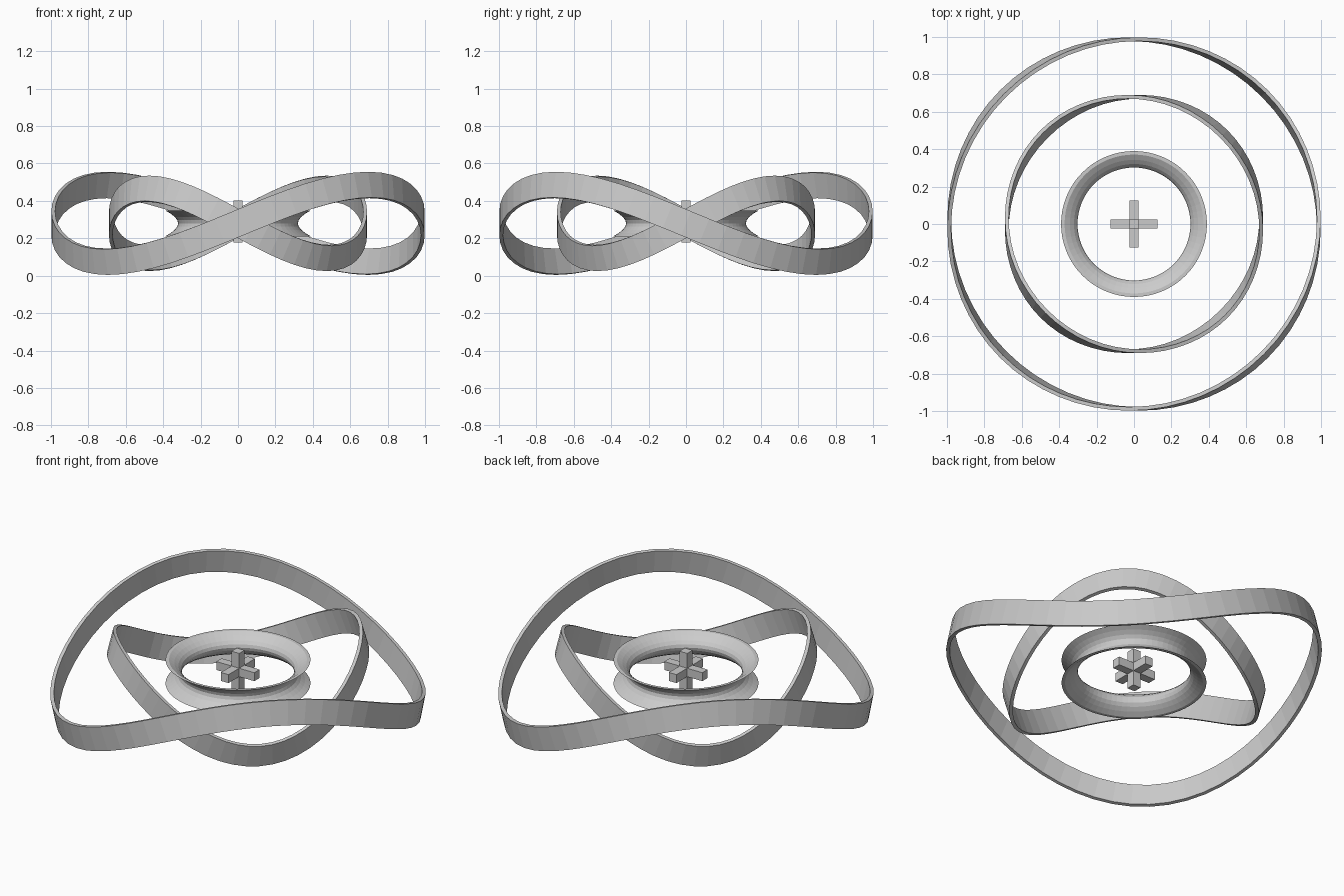
import bpy, math
from mathutils import Vector

if "Cube" in bpy.data.objects:
    bpy.data.objects.remove(bpy.data.objects["Cube"])

CZ = 0.28  # height of the common centre


def make_mesh(name, verts, faces):
    me = bpy.data.meshes.new(name)
    me.from_pydata(verts, [], faces)
    me.update()
    ob = bpy.data.objects.new(name, me)
    bpy.context.collection.objects.link(ob)
    return ob


def loop_faces(n, k):
    return [(i * k + j, (i + 1) % n * k + j,
             (i + 1) % n * k + (j + 1) % k, i * k + (j + 1) % k)
            for i in range(n) for j in range(k)]


def wavy_band(name, radius, amp, half_h, half_t, n=64):
    """Flat strip following a saddle-shaped circle, facing the centre."""
    verts = []
    for i in range(n):
        a = math.tau * i / n
        p = Vector((radius * math.cos(a), radius * math.sin(a), amp * math.sin(2 * a)))
        t = Vector((-radius * math.sin(a), radius * math.cos(a),
                    2 * amp * math.cos(2 * a))).normalized()
        w = p.cross(t).normalized()
        out = t.cross(w)
        for s, h in ((1, -1), (1, 1), (-1, 1), (-1, -1)):
            verts.append(p + out * s * half_t + w * h * half_h + Vector((0, 0, CZ)))
    return make_mesh(name, verts, loop_faces(n, 4))


# Two saddle bands, waving in opposite directions
wavy_band("outer_band", 0.988, -0.205, 0.07, 0.01)
wavy_band("middle_band", 0.68, 0.185, 0.07, 0.01)

# Waisted inner ring with a hyperbolic profile
steps = [-1 + i / 4 for i in range(9)]
profile = [(math.hypot(0.32, 0.223 * s), 0.07 * s) for s in steps]
profile += [(math.hypot(0.302, 0.216 * s), 0.07 * s) for s in reversed(steps)]
N = 64
ring = [(r * math.cos(math.tau * i / N), r * math.sin(math.tau * i / N), CZ + z)
        for i in range(N) for r, z in profile]
make_mesh("inner_ring", ring, loop_faces(N, len(profile)))

# Three-axis cross at the centre, as six arms around a core
bpy.ops.mesh.primitive_cube_add(size=0.05, location=(0, 0, CZ + 0.01))
bpy.context.object.name = "cross_core"
for axis, label in enumerate("xyz"):
    for sign, side in ((1, "plus"), (-1, "minus")):
        loc = Vector((0, 0, CZ + 0.01))
        loc[axis] += sign * 0.075
        dim = [0.05] * 3
        dim[axis] = 0.10
        if axis == 2:
            loc[2] -= sign * 0.006
            dim[2] = 0.088
        bpy.ops.mesh.primitive_cube_add(size=1, location=loc)
        ob = bpy.context.object
        ob.scale = dim
        ob.name = f"cross_arm_{label}_{side}"
